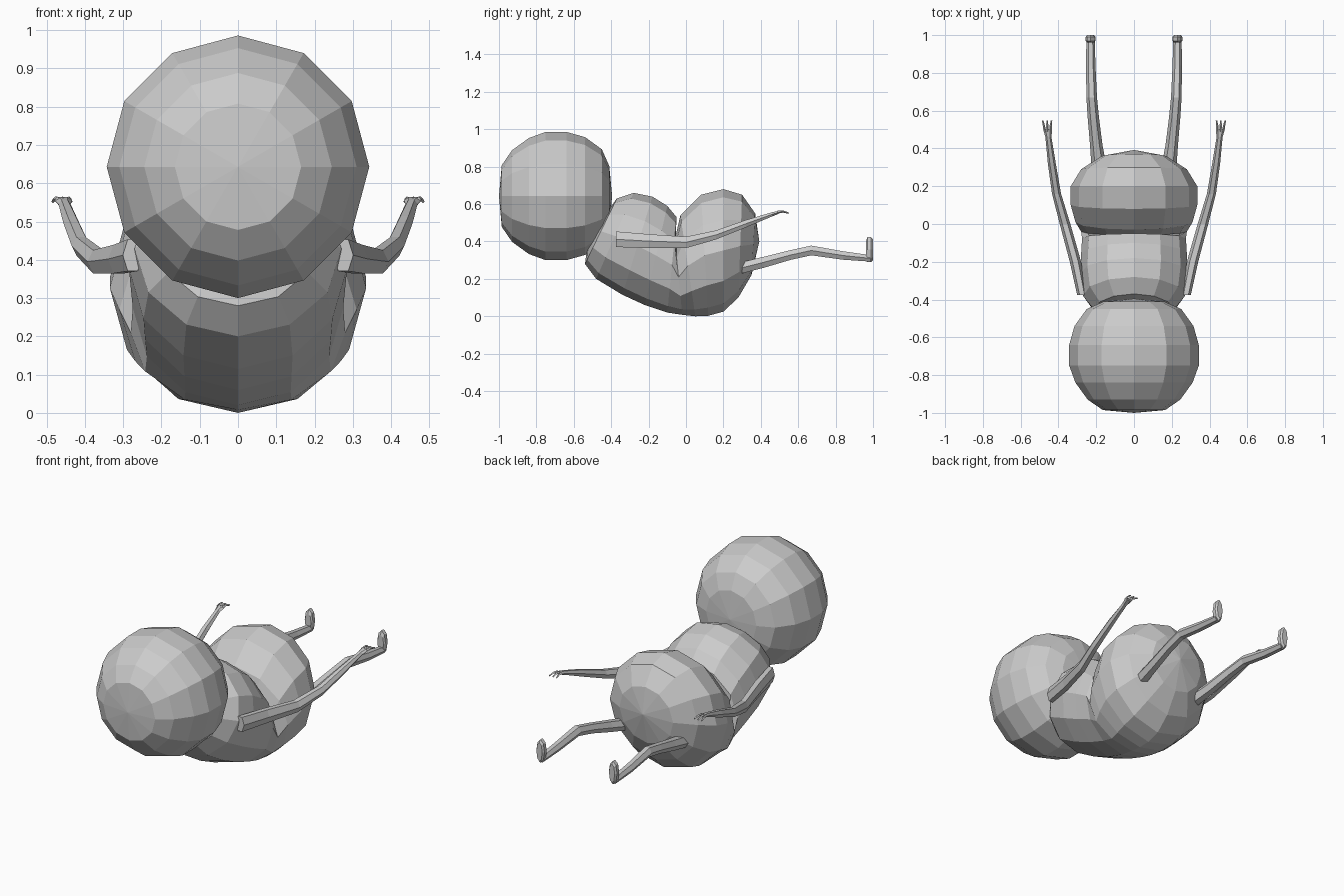
import bpy, bmesh, math
from mathutils import Vector

cube = bpy.data.objects.get("Cube")
if cube:
    bpy.data.objects.remove(cube)

grey = bpy.data.materials.new("plain grey")
grey.use_nodes = True
colour = (0.6, 0.6, 0.6, 1)
grey.diffuse_color = colour
grey.node_tree.nodes["Principled BSDF"].inputs["Base Color"].default_value = colour


def loft(name, rings):
    """Skin a list of vertex rings; a one-point ring becomes a pole."""
    bm = bmesh.new()
    loops = [[bm.verts.new(p) for p in ring] for ring in rings]
    for a, b in zip(loops, loops[1:]):
        n = max(len(a), len(b))
        for i in range(n):
            j = (i + 1) % n
            if len(a) == 1:
                bm.faces.new((a[0], b[j], b[i]))
            elif len(b) == 1:
                bm.faces.new((a[i], a[j], b[0]))
            else:
                bm.faces.new((a[i], a[j], b[j], b[i]))
    for end in (loops[0], loops[-1]):
        if len(end) > 2:
            bm.faces.new(end)
    bmesh.ops.recalc_face_normals(bm, faces=bm.faces)
    mesh = bpy.data.meshes.new(name)
    bm.to_mesh(mesh)
    bm.free()
    mesh.materials.append(grey)
    obj = bpy.data.objects.new(name, mesh)
    bpy.context.collection.objects.link(obj)
    return obj


def hoop(top, bottom, width, sides=12):
    """Upright ring between a top and a bottom (y, z) point."""
    t, b = Vector((0, *top)), Vector((0, *bottom))
    mid, half = (t + b) / 2, (t - b) / 2
    return [mid + half * math.cos(a) + Vector((width * math.sin(a), 0, 0))
            for a in (math.tau * i / sides for i in range(sides))]


def limb(name, side, stations, sides=6):
    """Tube through (x, y, z, half width, half height) stations along y."""
    return loft(name, [[(side * (x + w * math.cos(a)), y, z + h * math.sin(a))
                        for a in (math.tau * i / sides for i in range(sides))]
                       for x, y, z, w, h in stations])


# Head: rounded ball with its poles at front and back
head_rings = [(-0.985, .165), (-.93, .245), (-.84, .31), (-.75, .343), (-.64, .343),
              (-.54, .315), (-.45, .25), (-.41, .16)]
loft("head", [[(0, -1, .643)]]
     + [hoop((y, .643 + r), (y, .643 - r), r) for y, r in head_rings]
     + [[(0, -.395, .643)]])

# Body: chest and rump joined by a folded waist
body_rings = [((-.42, .56), (-.53, .36), .13), ((-.37, .63), (-.54, .28), .21),
              ((-.28, .66), (-.48, .20), .27), ((-.18, .64), (-.34, .115), .285),
              ((-.10, .59), (-.22, .06), .28), ((-.05, .53), (-.10, .02), .275),
              ((-.06, .41), (-.02, .008), .28), ((-.03, .54), (.05, 0), .31),
              ((.08, .65), (.12, .003), .335), ((.20, .68), (.20, .025), .335),
              ((.30, .65), (.28, .10), .28), ((.37, .55), (.35, .22), .17)]
loft("body", [[(0, -.49, .46)]] + [hoop(*r) for r in body_rings] + [[(0, .392, .40)]])

arm = [(.275, -.375, .412, .026, .048), (.31, -.20, .402, .03, .043),
       (.365, 0, .395, .028, .035), (.41, .16, .435, .024, .028),
       (.435, .32, .495, .021, .023), (.453, .46, .545, .016, .013),
       (.457, .50, .557, .024, .008)]
leg = [(.185, .30, .26, .04, .035), (.20, .42, .29, .033, .034),
       (.215, .56, .328, .03, .03), (.224, .67, .352, .028, .03),
       (.229, .84, .325, .025, .026), (.23, .985, .31, .022, .02)]
foot = [(.23, .962, .352, .02, .05), (.23, .97, .356, .026, .067),
        (.23, .99, .356, .026, .067), (.23, 1, .356, .018, .055)]

for side, word in ((1, "left"), (-1, "right")):
    limb(word + "_arm", side, arm)
    limb(word + "_leg", side, leg)
    limb(word + "_foot", side, foot, 8)
    # Fingers fan out from the flat hand
    for i, dx in enumerate((-.018, 0, .018)):
        limb(f"{word}_finger_{i + 1}", side,
             [(.457 + dx * .8, .49, .558, .007, .007), (.459 + dx, .52, .56, .006, .006),
              (.46 + dx * 1.3, .548, .552, .004, .004)], 4)
